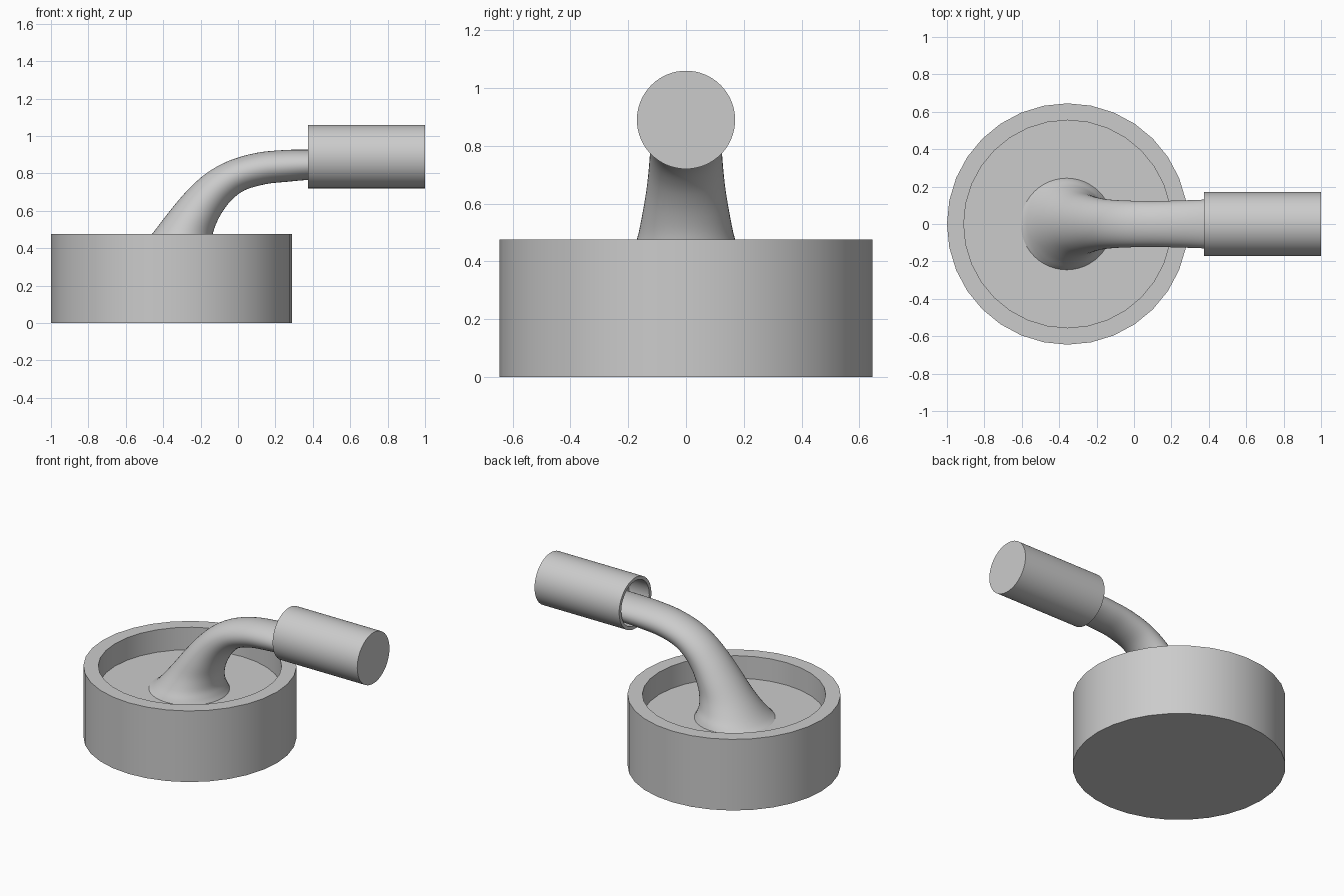
import bpy, bmesh, math
from mathutils import Vector, Matrix

if "Cube" in bpy.data.objects:
    bpy.data.objects.remove(bpy.data.objects["Cube"])


def finish(bm, name, angle):
    bmesh.ops.recalc_face_normals(bm, faces=bm.faces)
    mesh = bpy.data.meshes.new(name)
    bm.to_mesh(mesh)
    bm.free()
    obj = bpy.data.objects.new(name, mesh)
    bpy.context.collection.objects.link(obj)
    bpy.ops.object.select_all(action='DESELECT')
    obj.select_set(True)
    bpy.context.view_layer.objects.active = obj
    bpy.ops.object.shade_smooth_by_angle(angle=math.radians(angle))
    return obj


def skin(bm, rings):
    """Join rings of points with quads and cap both ends."""
    loops = [[bm.verts.new(p) for p in ring] for ring in rings]
    n = len(loops[0])
    for a, b in zip(loops, loops[1:]):
        for i in range(n):
            j = (i + 1) % n
            bm.faces.new((a[i], a[j], b[j], b[i]))
    bm.faces.new(loops[0])
    bm.faces.new(loops[-1])


def cup(name, radius, inner, height, depth, sides, matrix):
    """Cylinder with a round recess sunk into its top."""
    bm = bmesh.new()
    profile = [(radius, 0), (radius, height), (inner, height), (inner, height - depth)]
    angles = [2 * math.pi * i / sides for i in range(sides)]
    skin(bm, [[matrix @ Vector((r * math.cos(t), r * math.sin(t), z)) for t in angles]
              for r, z in profile])
    return finish(bm, name, 30)


# Round base dish
cup("base_dish", 0.645, 0.555, 0.475, 0.15, 32, Matrix.Translation((-0.355, 0, 0)))

# Horizontal end sleeve, open towards the stem
cup("end_sleeve", 0.17, 0.148, 0.625, 0.15, 64,
    Matrix.Translation((1.0, 0, 0.89)) @ Matrix.Rotation(-math.pi / 2, 4, 'Y'))

# Bent stem: outer edge x z, inner edge x z, half width in y
sections = [
    (-0.605, 0.325, -0.115, 0.325, 0.245),
    (-0.575, 0.345, -0.130, 0.355, 0.232),
    (-0.530, 0.390, -0.143, 0.405, 0.203),
    (-0.458, 0.478, -0.135, 0.475, 0.170),
    (-0.360, 0.605, -0.115, 0.535, 0.150),
    (-0.270, 0.710, -0.080, 0.600, 0.136),
    (-0.170, 0.800, -0.030, 0.662, 0.128),
    (-0.050, 0.867, 0.040, 0.712, 0.124),
    (0.100, 0.910, 0.150, 0.743, 0.123),
    (0.250, 0.925, 0.260, 0.755, 0.126),
    (0.375, 0.927, 0.375, 0.765, 0.130),
    (0.540, 0.927, 0.540, 0.770, 0.132),
]


def smooth_steps(rows, steps):
    """Catmull-Rom interpolation between section rows."""
    rows = [Vector(r) for r in rows]
    out = []
    for k in range(len(rows) - 1):
        p0, p1, p2 = rows[max(k - 1, 0)], rows[k], rows[k + 1]
        p3 = rows[min(k + 2, len(rows) - 1)]
        for s in range(steps):
            t = s / steps
            out.append(0.5 * (2 * p1 + (p2 - p0) * t + (2 * p0 - 5 * p1 + 4 * p2 - p3) * t ** 2
                              + (3 * p1 - p0 - 3 * p2 + p3) * t ** 3))
    return out + [rows[-1]]


rings = []
for ox, oz, ix, iz, w in smooth_steps(sections, 4):
    mid = Vector(((ox + ix) / 2, 0, (oz + iz) / 2))
    half = Vector(((ox - ix) / 2, 0, (oz - iz) / 2))
    rings.append([mid + half * math.cos(t) + Vector((0, w, 0)) * math.sin(t)
                  for t in (2 * math.pi * i / 48 for i in range(48))])
bm = bmesh.new()
skin(bm, rings)
finish(bm, "bent_stem", 50)
